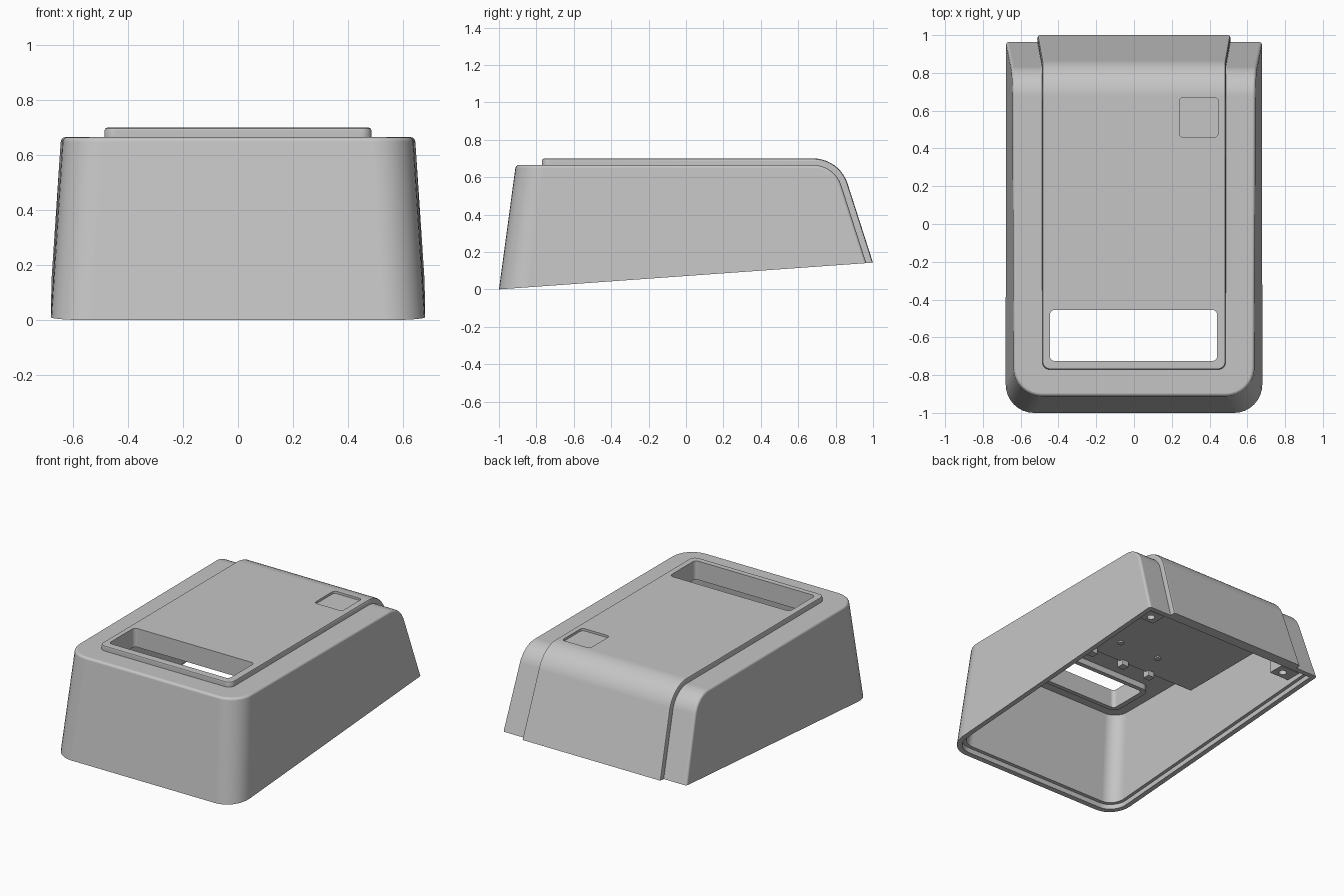
import bpy, bmesh, math

if "Cube" in bpy.data.objects:
    bpy.data.objects.remove(bpy.data.objects["Cube"])

grey = bpy.data.materials.new("light_grey")
grey.diffuse_color = (0.56, 0.56, 0.56, 1)
grey.use_nodes = True
grey.node_tree.nodes["Principled BSDF"].inputs["Base Color"].default_value = grey.diffuse_color


def loft(name, ring_a, ring_b):
    """Closed solid between two rings of equal length."""
    bm = bmesh.new()
    a = [bm.verts.new(p) for p in ring_a]
    b = [bm.verts.new(p) for p in ring_b]
    n = len(a)
    bm.faces.new(a)
    bm.faces.new(b)
    for i in range(n):
        bm.faces.new((a[i], a[(i + 1) % n], b[(i + 1) % n], b[i]))
    bmesh.ops.recalc_face_normals(bm, faces=bm.faces)
    me = bpy.data.meshes.new(name)
    bm.to_mesh(me)
    bm.free()
    ob = bpy.data.objects.new(name, me)
    me.materials.append(grey)
    bpy.context.collection.objects.link(ob)
    return ob


def apply(ob, kind, **props):
    m = ob.modifiers.new("m", kind)
    for k, v in props.items():
        setattr(m, k, v)
    bpy.context.view_layer.objects.active = ob
    bpy.ops.object.modifier_apply(modifier=m.name)


def boolean(ob, other, op, keep=False):
    apply(ob, 'BOOLEAN', object=other, operation=op, solver='EXACT')
    if not keep:
        bpy.data.objects.remove(other)


def bevel(ob, width, segments=3):
    apply(ob, 'BEVEL', width=width, segments=segments,
          limit_method='ANGLE', angle_limit=math.radians(40))


def rounded_rect(x0, x1, y0, y1, r, z, back_r=None):
    back_r = r if back_r is None else back_r
    pts = []
    for cx, cy, a0, rad in ((x1, y1, 0, back_r), (x0, y1, 90, back_r),
                            (x0, y0, 180, r), (x1, y0, 270, r)):
        sx, sy = (1 if cx == x1 else -1), (1 if cy == y1 else -1)
        for i in range(9 if rad else 1):
            t = math.radians(a0 + i * 11.25)
            pts.append((cx - sx * rad + rad * math.cos(t) if rad else cx,
                        cy - sy * rad + rad * math.sin(t) if rad else cy, z))
    return pts


def box(name, x0, x1, y0, y1, z0, z1, r):
    return loft(name, rounded_rect(x0, x1, y0, y1, r, z0), rounded_rect(x0, x1, y0, y1, r, z1))


def side_prism(name, pts, w=1.2):
    return loft(name, [(-w, y, z) for y, z in pts], [(w, y, z) for y, z in pts])


def side_profile(off):
    """Flat top, rounded rear shoulder and sloping back, moved inward by off."""
    r, cy, cz, end = 0.193 - off, 0.68, 0.507, math.radians(17.8)
    pts = [(-1.4, -0.3), (-1.4, cz + r)]
    for i in range(11):
        t = math.pi / 2 + (end - math.pi / 2) * i / 10
        pts.append((cy + r * math.cos(t), cz + r * math.sin(t)))
    y, z = pts[-1]
    pts.append((y + (z + 0.3) * math.tan(end), -0.3))
    return pts


def tapered_solid(name, wall, off):
    """Tapered plan with round front corners, trimmed by the side profile."""
    rings = []
    for z in (-0.5, 1.0):
        w = 0.68 - 0.065 * z - wall
        ring = rounded_rect(-w, w, -1 + 0.135 * z + wall, 1.4, 0.15 - wall, z, back_r=0)
        # the sides spread very slightly towards the back
        rings.append([(x + math.copysign(0.004 * (y + 0.85), x) if y > 1 else x, y, z)
                      for x, y, z in ring])
    ob = loft(name, *rings)
    boolean(ob, side_prism("trim", side_profile(off)), 'INTERSECT')
    return ob


def base_z(y):
    return 0.0715 * (y + 1)


def below_base(lift):
    return side_prism("below", [(-1.5, -0.7), (1.5, -0.7),
                                (1.5, base_z(1.5) + lift), (-1.5, base_z(-1.5) + lift)])


# Main housing
housing = tapered_solid("housing", 0, 0.035)
bevel(housing, 0.016)

# Raised top panel that runs over the back and widens towards its foot
panel = loft("panel", rounded_rect(-0.495, 0.495, -0.78, 1.4, 0.045, -0.5, back_r=0),
             rounded_rect(-0.483, 0.483, -0.768, 1.4, 0.04, 1.0, back_r=0))
boolean(panel, side_prism("trim", side_profile(0)), 'INTERSECT')
for v in panel.data.vertices:
    if v.co.z < 0.566 and v.co.y > 0:
        v.co.x += math.copysign(0.05 * (0.566 - v.co.z), v.co.x)
bevel(panel, 0.012, 2)
boolean(housing, panel, 'UNION')

# Hollow interior, stepped rim and slanted open base
boolean(housing, tapered_solid("cavity", 0.055, 0.085), 'DIFFERENCE')
step = tapered_solid("step", 0.033, 0.065)
boolean(step, below_base(0.03), 'INTERSECT')
boolean(housing, step, 'DIFFERENCE')
boolean(housing, below_base(0), 'DIFFERENCE')

# Collar under the window, then the window through both
collar = box("window_collar", -0.48, 0.475, -0.755, -0.425, 0.575, 0.64, 0.05)
window = box("window_cutter", -0.445, 0.44, -0.725, -0.455, 0.4, 0.9, 0.025)
boolean(housing, window, 'DIFFERENCE', keep=True)
boolean(collar, window, 'DIFFERENCE')

# Shallow square recess on the panel
boolean(housing, box("recess", 0.24, 0.445, 0.46, 0.67, 0.685, 0.8, 0.02), 'DIFFERENCE')

# Screw blocks in the back corners, each with a hole from below
parts = [housing, collar]
for s in (-1, 1):
    block = box("screw_block", s * 0.55 - 0.075, s * 0.55 + 0.075, 0.75, 0.86, 0.19, 0.44, 0.005)
    boolean(block, box("hole", s * 0.535 - 0.025, s * 0.535 + 0.025, 0.775, 0.825, 0.1, 0.3, 0.0249),
            'DIFFERENCE')
    parts.append(block)

# Thin inner board hung under the top, with clips on its edges and screw heads
parts.append(box("inner_board", -0.57, 0.57, -0.13, 0.73, 0.485, 0.505, 0.005))
for x, y in ((-0.23, -0.13), (-0.02, -0.13), (0.23, -0.13), (0.1, 0.71), (-0.1, 0.71)):
    parts.append(box("board_clip", x - 0.025, x + 0.025, y - 0.025, y + 0.025, 0.45, 0.63, 0.005))
for x, y in ((-0.15, 0.05), (0.15, 0.05)):
    parts.append(box("board_screw", x - 0.02, x + 0.02, y - 0.02, y + 0.02, 0.475, 0.49, 0.0199))

# Smooth rounded parts while keeping the large faces flat
for ob in bpy.context.view_layer.objects:
    ob.select_set(ob in parts)
bpy.context.view_layer.objects.active = housing
bpy.ops.object.shade_smooth_by_angle(angle=math.radians(30))
for ob in parts:
    apply(ob, 'WEIGHTED_NORMAL', keep_sharp=True, weight=100)
